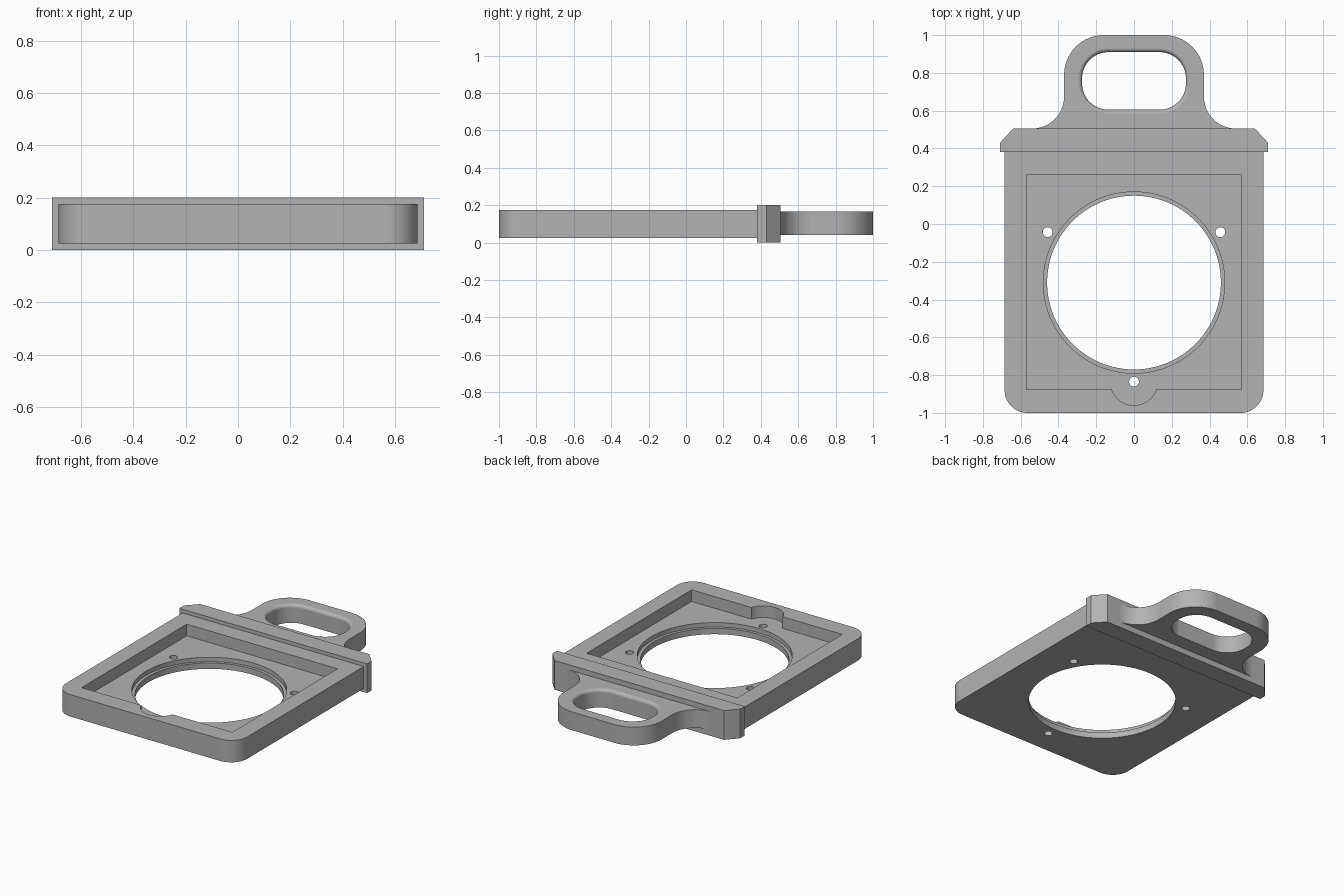
import bpy, bmesh
from math import sin, cos, pi, radians

default = bpy.data.objects.get("Cube")
if default:
    bpy.data.objects.remove(default, do_unlink=True)

grey = bpy.data.materials.new("plain grey")
grey.use_nodes = True
colour = (0.45, 0.45, 0.45, 1)
grey.diffuse_color = colour
grey.node_tree.nodes["Principled BSDF"].inputs["Base Color"].default_value = colour


def arc(cx, cy, r, start, end, steps=16):
    """Points along an arc, angles in degrees."""
    angles = [radians(start + (end - start) * i / steps) for i in range(steps + 1)]
    return [(cx + r * cos(a), cy + r * sin(a)) for a in angles]


def circle(cx, cy, r, steps=96):
    return arc(cx, cy, r, 0, 360, steps)[:-1]


def rectangle(x, y0, y1):
    return [(-x, y0), (x, y0), (x, y1), (-x, y1)]


def mirrored(half):
    """Close an outline from its +x half, listed counter-clockwise."""
    return half + [(-x, y) for x, y in reversed(half)]


def loft(name, rings):
    """Solid through (outline, height) rings with equal point counts."""
    bm = bmesh.new()
    loops = [[bm.verts.new((x, y, z)) for x, y in pts] for pts, z in rings]
    bm.faces.new(loops[0][::-1])
    bm.faces.new(loops[-1])
    for low, high in zip(loops, loops[1:]):
        for i in range(len(low)):
            j = (i + 1) % len(low)
            bm.faces.new((low[i], low[j], high[j], high[i]))
    bmesh.ops.recalc_face_normals(bm, faces=bm.faces)
    mesh = bpy.data.meshes.new(name)
    bm.to_mesh(mesh)
    bm.free()
    mesh.materials.append(grey)
    obj = bpy.data.objects.new(name, mesh)
    bpy.context.collection.objects.link(obj)
    return obj


def prism(name, outline, z0, z1):
    return loft(name, [(outline, z0), (outline, z1)])


def cut(obj, cutter):
    """Subtract the cutter, bake the result and remove the cutter."""
    cutter.hide_render = True
    mod = obj.modifiers.new("cut", "BOOLEAN")
    mod.operation, mod.solver, mod.object = "DIFFERENCE", "EXACT", cutter
    bpy.context.view_layer.update()
    graph = bpy.context.evaluated_depsgraph_get()
    baked = bpy.data.meshes.new_from_object(obj.evaluated_get(graph))
    obj.modifiers.clear()
    obj.data = baked
    bpy.data.objects.remove(cutter, do_unlink=True)


def finish(obj):
    bpy.ops.object.select_all(action="DESELECT")
    obj.select_set(True)
    bpy.context.view_layer.objects.active = obj
    bpy.ops.object.shade_smooth_by_angle(angle=radians(30))
    obj.modifiers.new("even shading", "WEIGHTED_NORMAL").keep_sharp = True


# Tray with rounded front corners, tucked into the crossbar at the back
base, top, floor, ledge = 0.025, 0.175, 0.095, 0.065
tray = prism("tray", mirrored(arc(0.565, -0.88, 0.12, -90, 0) + [(0.685, 0.42)]), base, top)

# Recess, finger notch, stepped round opening and three screw holes
centre, notch_y = -0.31, -0.835
cut(tray, prism("recess", rectangle(0.57, -0.875, 0.26), floor, 0.3))
cut(tray, prism("notch", circle(0, notch_y, 0.125, 64), floor, 0.3))
cut(tray, prism("opening_step", circle(0, centre, 0.48), ledge, 0.3))
cut(tray, prism("opening", circle(0, centre, 0.46), -0.1, 0.3))
for x, y in ((-0.457, -0.043), (0.457, -0.043), (0, notch_y)):
    cut(tray, prism("screw_hole", circle(x, y, 0.026, 32), -0.1, 0.3))

# Crossbar with chamfered back corners
crossbar = prism("crossbar", mirrored([(0.71, 0.38), (0.71, 0.43), (0.64, 0.505)]), 0, 0.2)

# Handle flaring into the crossbar
handle_top = 0.165
handle_half = ([(0.54, 0.45)] + arc(0.54, 0.675, 0.17, 270, 180)
               + arc(0.16, 0.79, 0.21, 0, 90))
handle = prism("handle", mirrored(handle_half), 0.04, handle_top)


# Grip slot with a rounded upper rim
def slot(grow):
    r = 0.14 + grow
    return mirrored(arc(0.135, 0.745, r, -90, 0) + arc(0.135, 0.77, r, 0, 90))


rim, rim_steps = 0.022, 8
rings = [(slot(0), -0.1)]
for i in range(rim_steps + 1):
    a = pi / 2 * i / rim_steps
    rings.append((slot(rim * (1 - cos(a))), handle_top - rim + rim * sin(a)))
rings.append((slot(rim), 0.3))
cut(handle, loft("grip_slot", rings))

for part in (tray, crossbar, handle):
    finish(part)
